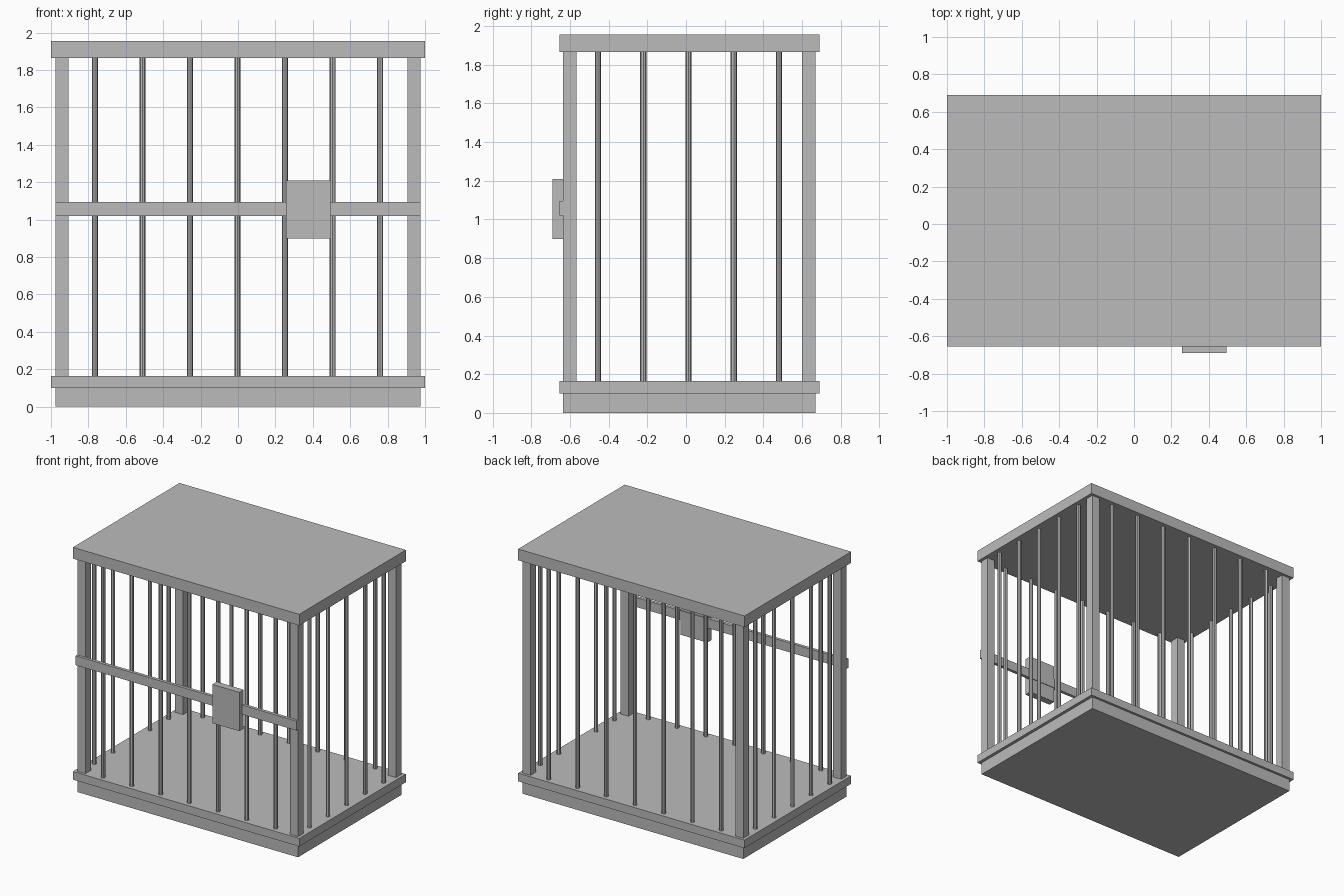
import bpy

cube = bpy.data.objects.get("Cube")
if cube:
    bpy.data.objects.remove(cube, do_unlink=True)

grey = bpy.data.materials.new("plain_grey")
grey.use_nodes = True
grey.diffuse_color = (0.5, 0.5, 0.5, 1)
grey.node_tree.nodes["Principled BSDF"].inputs["Base Color"].default_value = (0.5, 0.5, 0.5, 1)

FLOOR, CEILING = 0.165, 1.865
MID_Y = 0.0175


def box(name, x, y, z):
    """Axis-aligned box from (low, high) ranges."""
    ranges = (x, y, z)
    bpy.ops.mesh.primitive_cube_add(size=1, location=[(a + b) / 2 for a, b in ranges])
    ob = bpy.context.object
    ob.name = name
    ob.scale = [b - a for a, b in ranges]
    bpy.ops.object.transform_apply(location=False, rotation=False, scale=True)
    ob.data.materials.append(grey)


def rod(name, x, y):
    """Thin upright octagonal bar between floor and roof."""
    bpy.ops.mesh.primitive_cylinder_add(
        vertices=8, radius=0.016, depth=CEILING - FLOOR,
        location=(x, y, (FLOOR + CEILING) / 2))
    ob = bpy.context.object
    ob.name = name
    ob.data.materials.append(grey)


# Base, floor and roof slabs
box("base", (-0.975, 0.975), (-0.635, 0.67), (0, 0.1))
box("floor_slab", (-1, 1), (-0.655, 0.69), (0.1, FLOOR))
box("roof_slab", (-1, 1), (-0.655, 0.69), (CEILING, 1.955))

# Corner posts
for side, x in (("right", -0.94), ("left", 0.94)):
    for end, y in (("front", -0.6), ("back", 0.635)):
        box(f"{end}_{side}_post", (x - 0.035, x + 0.035),
            (y - 0.035, y + 0.035), (FLOOR, CEILING))

# Front and back bars
for end, y in (("front", MID_Y - 0.628), ("back", MID_Y + 0.628)):
    for i in range(-3, 4):
        rod(f"{end}_bar", i * 0.254 - 0.002, y)

# Side bars
for side, x in (("right", -0.95), ("left", 0.95)):
    for i in range(-2, 3):
        rod(f"{side}_bar", x, 0.013 + i * 0.234)

# Cross rail and lock on the front
box("cross_rail", (-0.975, 0.975), (-0.655, -0.63), (1.02, 1.095))
box("lock_box", (0.257, 0.495), (-0.69, -0.635), (0.9, 1.21))
